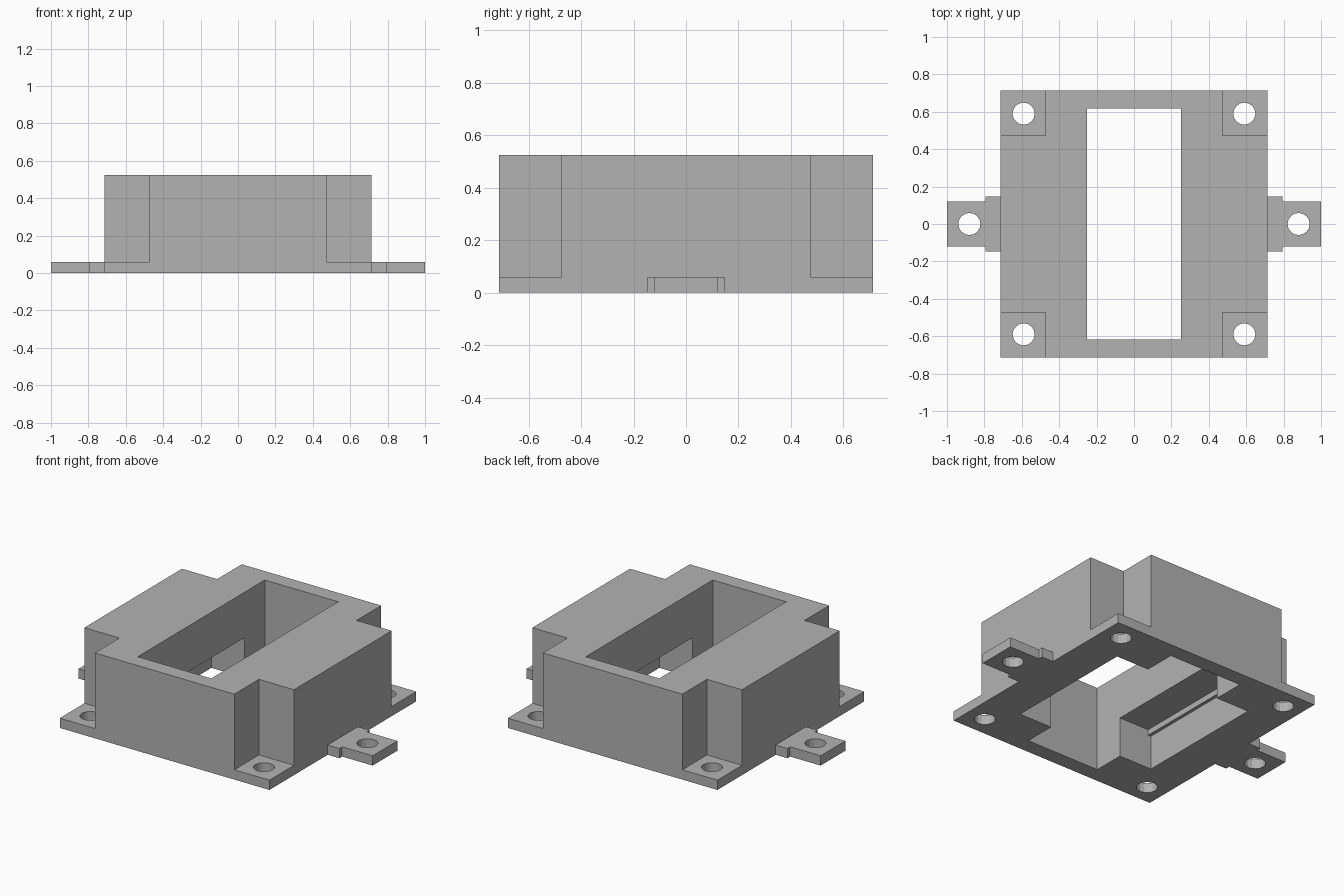
import bpy
import bmesh

default = bpy.data.objects.get("Cube")
if default:
    bpy.data.objects.remove(default, do_unlink=True)

HALF = 0.713       # half width of the square body
TOP = 0.525        # housing height
PLATE = 0.06       # flange thickness
HOLE_R = 0.059

grey = bpy.data.materials.new("plain grey")
grey.diffuse_color = (0.45, 0.45, 0.45, 1)
grey.use_nodes = True
grey.node_tree.nodes["Principled BSDF"].inputs["Base Color"].default_value = (0.45, 0.45, 0.45, 1)


def make_object(name, bm):
    bmesh.ops.recalc_face_normals(bm, faces=bm.faces)
    mesh = bpy.data.meshes.new(name)
    bm.to_mesh(mesh)
    bm.free()
    mesh.materials.append(grey)
    obj = bpy.data.objects.new(name, mesh)
    bpy.context.collection.objects.link(obj)
    return obj


def prism(name, outline, z0, z1):
    """Extrude a closed outline straight up."""
    bm = bmesh.new()
    face = bm.faces.new([bm.verts.new((x, y, z0)) for x, y in outline])
    result = bmesh.ops.extrude_face_region(bm, geom=[face])
    verts = [v for v in result["geom"] if isinstance(v, bmesh.types.BMVert)]
    bmesh.ops.translate(bm, verts=verts, vec=(0, 0, z1 - z0))
    return make_object(name, bm)


def box(name, x0, x1, y0, y1, z0, z1):
    return prism(name, [(x0, y0), (x1, y0), (x1, y1), (x0, y1)], z0, z1)


def drill(name, x, y):
    bm = bmesh.new()
    bmesh.ops.create_cone(bm, cap_ends=True, segments=16, radius1=HOLE_R, radius2=HOLE_R, depth=0.3)
    bmesh.ops.translate(bm, verts=bm.verts, vec=(x, y, 0))
    return make_object(name, bm)


def cut(target, cutter):
    """Subtract the cutter, then discard it."""
    cutter.hide_render = True
    mod = target.modifiers.new("cut", "BOOLEAN")
    mod.operation = "DIFFERENCE"
    mod.solver = "EXACT"
    mod.object = cutter
    bpy.context.view_layer.objects.active = target
    bpy.ops.object.modifier_apply(modifier=mod.name)
    bpy.data.objects.remove(cutter, do_unlink=True)


# Housing with its flange, hollowed by the main window
housing = box("housing", -HALF, HALF, -HALF, HALF, 0, TOP)
cut(housing, box("window_cutter", -0.25, 0.25, -0.617, 0.617, -0.1, TOP + 0.1))

# Stepped corners with screw holes
for sx in (-1, 1):
    for sy in (-1, 1):
        xs = sorted((sx * 0.474, sx * 0.9))
        ys = sorted((sy * 0.474, sy * 0.9))
        cut(housing, box("corner_cutter", *xs, *ys, PLATE, TOP + 0.1))
        cut(housing, drill("screw_cutter", sx * 0.59, sy * 0.59))

# Side recesses open to the underside, slightly wider below the ceiling
cut(housing, box("recess_cutter", -0.455, 0.455, -0.42, 0.42, -0.1, 0.245))
cut(housing, box("recess_step_cutter", -0.475, 0.475, -0.42, 0.42, -0.1, 0.21))

# Mounting tabs: a wide root, then a narrower drilled ear
for side, s in (("left", 1), ("right", -1)):
    half = [(HALF, 0.147), (0.793, 0.147), (0.793, 0.12), (1.0, 0.12)]
    outline = half + [(x, -y) for x, y in reversed(half)]
    tab = prism(side + "_mounting_tab", [(s * x, y) for x, y in outline], 0, PLATE)
    cut(tab, drill("tab_hole_cutter", s * 0.88, 0))
